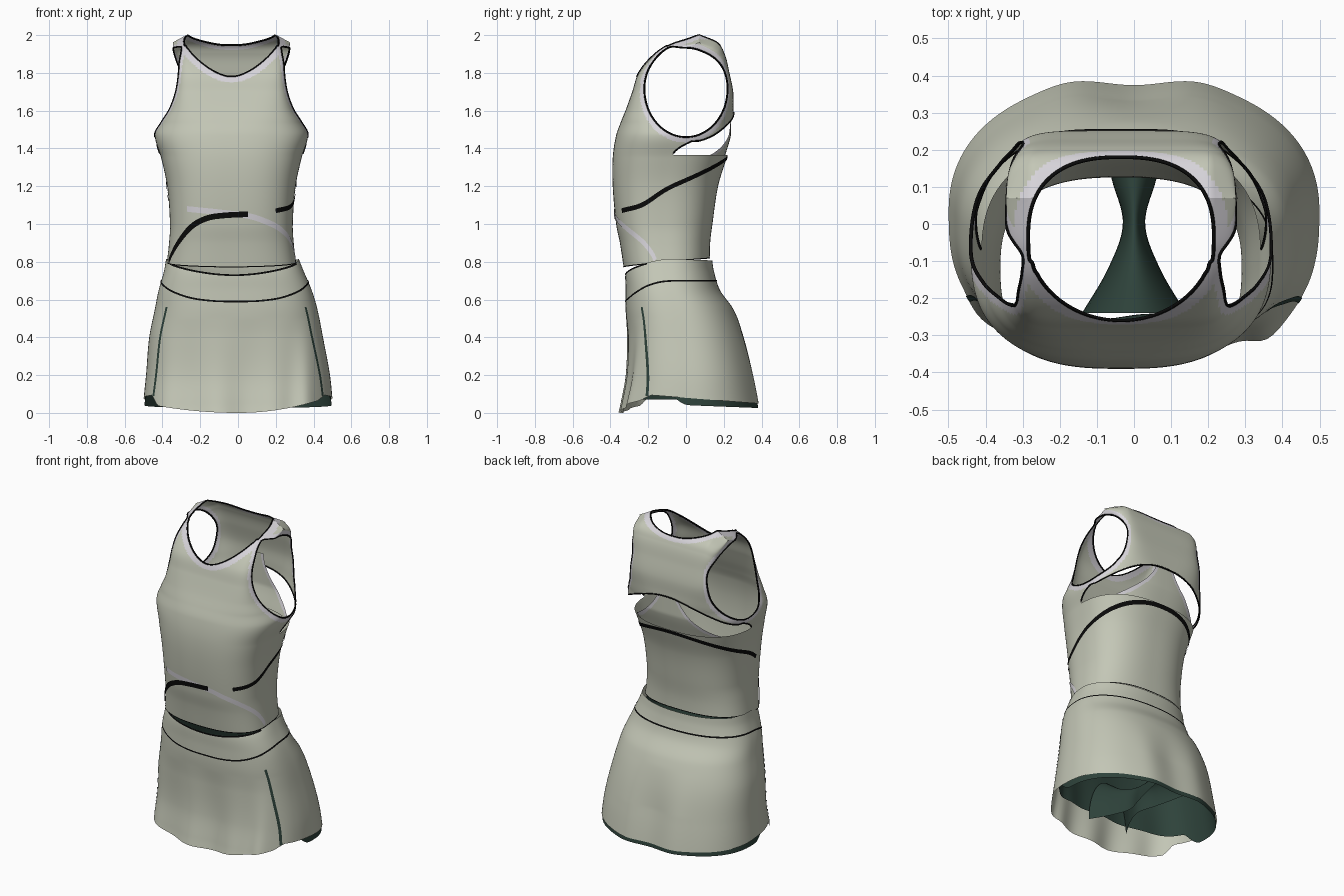
import bpy, bmesh, math
from mathutils import Vector

if "Cube" in bpy.data.objects:
    bpy.data.objects.remove(bpy.data.objects["Cube"])


def material(name, rgb):
    m = bpy.data.materials.new(name)
    m.diffuse_color = (*rgb, 1)
    m.use_nodes = True
    m.node_tree.nodes["Principled BSDF"].inputs["Base Color"].default_value = m.diffuse_color
    return m


SAGE = material("sage fabric", (0.55, 0.57, 0.47))
GREEN = material("dark green lining", (0.027, 0.055, 0.043))
BLACK = material("black piping", (0.003, 0.003, 0.003))
WHITE = material("pale trim", (0.68, 0.66, 0.70))
MATS = [SAGE, GREEN, BLACK, WHITE]


def spline(table, z):
    """Smooth interpolation of rows (z, a, b, ...) at z."""
    z = min(max(z, table[0][0]), table[-1][0])
    i = 0
    while i < len(table) - 2 and z > table[i + 1][0]:
        i += 1
    p, q = table[i], table[i + 1]
    o, r = table[max(i - 1, 0)], table[min(i + 2, len(table) - 1)]
    h = q[0] - p[0]
    t = (z - p[0]) / h
    out = []
    for k in range(1, len(p)):
        m0 = (q[k] - o[k]) / (q[0] - o[0]) * h
        m1 = (r[k] - p[k]) / (r[0] - p[0]) * h
        out.append((2*t**3 - 3*t*t + 1)*p[k] + (t**3 - 2*t*t + t)*m0
                   + (3*t*t - 2*t**3)*q[k] + (t**3 - t*t)*m1)
    return out


def ring_point(deg, z, cx, hw, yf, yb, nf, nb):
    """Point on a rounded-box ring; -90 degrees is the front."""
    c, s = math.cos(math.radians(deg)), math.sin(math.radians(deg))
    n = nf if s < 0 else nb
    r = (abs(c)**n + abs(s)**n) ** (-1 / n)
    return Vector((cx + hw*c*r, (yf + yb)/2 + (yb - yf)/2*s*r, z))


# z, half width, front y, back y
TORSO = [(.77, .345, -.33, .125), (.9, .33, -.35, .128), (1.0, .325, -.37, .14),
         (1.2, .34, -.388, .17), (1.35, .372, -.388, .215), (1.47, .405, -.37, .25),
         (1.54, .375, -.345, .253), (1.61, .335, -.317, .252), (1.7, .305, -.285, .25),
         (1.8, .29, -.25, .23), (1.9, .298, -.165, .205), (1.96, .307, -.07, .165), (2.0, .31, .07, .07)]
# z, centre x, half width, front y, back y
SKIRT = [(0, 0, .505, -.345, .395), (.05, 0, .502, -.335, .39), (.2, 0, .487, -.312, .36),
         (.4, -.01, .46, -.31, .31), (.55, -.01, .43, -.32, .25), (.65, -.015, .405, -.32, .18),
         (.75, -.022, .37, -.32, .148), (.82, -.03, .35, -.30, .137)]
CX = -.035


def torso(deg, z):
    hw, yf, yb = spline(TORSO, z)
    k = min(max((z - 1.47) / .4, 0), 1)
    k = k*k*(3 - 2*k)
    return ring_point(deg, z, CX, hw, yf, yb, 2.8 + 5.2*k, 2.5 + 5.5*k)


def skirt(deg, z):
    p = ring_point(deg, z, *spline(SKIRT, z), 2.8, 2.25)
    low = max(0, 1 - z / .5)
    if p.y < -.1:    # loose folds at the front
        p.y += .014 * low * math.sin(21*p.x + .6) * min(1, (-.1 - p.y)/.1)
        p.y -= .05 * low * math.exp(-((p.x - .36)/.06)**2)
    elif p.y > .1:   # shallow hollow at the centre back
        p.y -= .016 * min(1, low*2) * math.exp(-(p.x/.1)**2)
        p.y += .008 * min(1, low*2) * math.exp(-((abs(p.x) - .18)/.08)**2)
    return p


def finish(name, bm):
    me = bpy.data.meshes.new(name)
    bm.to_mesh(me)
    bm.free()
    for m in MATS:
        me.materials.append(m)
    me.polygons.foreach_set("use_smooth", [True] * len(me.polygons))
    ob = bpy.data.objects.new(name, me)
    bpy.context.collection.objects.link(ob)
    return ob


def grid(rows, closed=False, mat=SAGE):
    bm = bmesh.new()
    vs = [[bm.verts.new(p) for p in r] for r in rows]
    n = len(vs[0])
    for a, b in zip(vs, vs[1:]):
        for j in range(n if closed else n - 1):
            k = (j + 1) % n
            bm.faces.new((a[j], a[k], b[k], b[j])).material_index = MATS.index(mat)
    return bm


def ribbon(name, surf, path, width, mat, lift=.004):
    """Thin strip lying on a surface along (degrees, z) points."""
    table = [(i, *p) for i, p in enumerate(path)]
    n = 16 * (len(path) - 1)
    pts = [spline(table, i / 16) for i in range(n + 1)]
    rows = []
    for i, (d, z) in enumerate(pts):
        a, b = pts[max(i - 1, 0)], pts[min(i + 1, n)]
        t = Vector((math.radians(b[0] - a[0]) * .36, b[1] - a[1])).normalized() * width/2
        row = []
        for s in (-1, 0, 1):
            p = surf(d - s*math.degrees(t.y/.36), z + s*t.x)
            row.append(p + Vector((p.x, p.y + .08, 0)).normalized() * lift)
        rows.append(row)
    finish(name, grid(rows, mat=mat))


# ---- top: one shell, trimmed by neck, armhole and back opening fields
def neck_edge(p):
    n = 2 if p.y < -.04 else 2.5
    return ((abs((p.x - CX)/.25)**n + abs((p.y + .04)/.22)**n)**(1/n) - 1) * .23


def arm_edge(p):
    return (math.hypot(p.y/.22, (p.z - 1.715)/.255) - 1) * .23


def back_gap(p):
    s = min(1, max(0, (p.y + .07)/.31 * 3))
    hem = 1.365 + .075*s**.6
    if p.y > .05:
        hem += .15 * max(0, 1 - ((p.x - CX)/.38)**2)
    return max(-.07 - p.y, 1.365 - p.z, p.z - hem)


def field(p):
    return min(max(neck_edge(p), 1.7 - p.z), max(arm_edge(p), .2 - abs(p.x - CX)), back_gap(p))


def on_surface(f, p, n):
    """Distance to the outline f = 0 measured along the surface."""
    e = .001
    g = Vector([(f(p + d) - f(p - d)) / (2*e) for d in (Vector((e, 0, 0)), Vector((0, e, 0)), Vector((0, 0, e)))])
    return f(p) / max((g - n*g.dot(n)).length, .05)


def top_hem(deg):
    s = math.sin(math.radians(deg))
    return .80 + (.018*s if s > 0 else .03*s)


NA, NR = 260, 230
rows = []
for i in range(NR + 1):
    k = 1 - (1 - i/NR)**1.7
    rows.append([torso(d, top_hem(d) + (2 - top_hem(d))*k) for d in (360*j/NA for j in range(NA))])
bm = grid(rows, closed=True)
f = {v: field(v.co) for v in bm.verts}
bmesh.ops.delete(bm, geom=[q for q in bm.faces if all(f[v] <= 0 for v in q.verts)], context='FACES')
moved = {}
for v in bm.verts:   # slide the cut edges onto the exact outline
    if f[v] < 0:
        best = max((w for q in v.link_faces for w in q.verts), key=lambda w: f[w])
        if f[best] > 0:
            moved[v] = best.co.lerp(v.co, f[best] / (f[best] - f[v]))
for v, co in moved.items():
    v.co = co
bmesh.ops.remove_doubles(bm, verts=bm.verts[:], dist=.0004)
bm.normal_update()
for q in bm.faces:   # pale trim beside the neck and armholes
    c = q.calc_center_median()
    if c.z > 1.42 and ((c.z > 1.72 and on_surface(neck_edge, c, q.normal) < .04)
                       or (abs(c.x - CX) > .2 and on_surface(arm_edge, c, q.normal) < .03)):
        q.material_index = 3
for v in bm.verts:   # sloping shoulders
    if v.co.z > 1.75:
        v.co.z -= .55 * max(0, abs(v.co.x - CX) - .24) * min(1, (v.co.z - 1.75)/.2)

# black piping along the cut edges
piping = bpy.data.curves.new("edge_piping", 'CURVE')
piping.dimensions = '3D'
piping.bevel_depth = .005
piping.bevel_resolution = 0
piping.materials.append(BLACK)
todo = {e for e in bm.edges if e.is_boundary and min(v.co.z for v in e.verts) > 1.369}
while todo:
    e = todo.pop()
    chain = list(e.verts)
    for _ in range(2):   # grow both ends
        while True:
            nxt = next((x for x in chain[-1].link_edges if x in todo), None)
            if not nxt:
                break
            todo.discard(nxt)
            chain.append(nxt.other_vert(chain[-1]))
        chain.reverse()
    sp = piping.splines.new('POLY')
    sp.points.add(len(chain) - 1)
    for pt, v in zip(sp.points, chain):
        pt.co = (*v.co, 1)
bpy.context.collection.objects.link(bpy.data.objects.new("edge_piping", piping))
finish("tank_top", bm)

# ---- racerback piece under the open back
rows = []
for i in range(31):
    z = 1.35 + .32*i/30
    w = .05 + .25*((1.67 - z)/.31)**2
    hw, yf, yb = spline(TORSO, min(z, 1.47))
    rows.append([Vector((CX + x, (yf + yb)/2 + (yb - yf)/2*(1 - abs(x/hw)**2.5)**.4 - .012, z))
                 for x in (w*j/30 for j in range(-30, 31))])
bm = grid(rows)
for q in bm.faces:
    c = q.calc_center_median()
    w = .05 + .25*((1.67 - c.z)/.31)**2
    if abs(c.x - CX) > w - .018 - .1*(w - .05):
        q.material_index = 3
finish("racerback", bm)

# ---- stripes on the top
ribbon("back_band", torso, [(-50, 1.07), (-25, 1.10), (0, 1.18), (22, 1.235), (60, 1.325), (90, 1.35),
                            (120, 1.325), (158, 1.235), (180, 1.18), (194, 1.13)], .025, BLACK)
ribbon("front_white_arc", torso, [(-130, 1.08), (-101, 1.062), (-75, 1.043), (-60, 1.015), (-45, .975),
                                  (-28, .91), (-18, .85), (-14, .81)], .03, WHITE, .003)
ribbon("front_black_arc", torso, [(-155, .80), (-140, .90), (-126, .985), (-112, 1.03), (-97, 1.045),
                                  (-75, 1.052)], .03, BLACK, .005)
ribbon("top_hem_line", torso, [(d, top_hem(d) + .003) for d in range(-180, 181, 15)], .005, BLACK, .002)


# ---- skirt
def skirt_top(deg):
    s = math.sin(math.radians(deg))
    return .815 - .082*s*s if s < 0 else .815 - .008*s


def skirt_hem(deg):
    p = skirt(deg, .05)
    front = (.07 if p.x > 0 else .04) * min(1, (p.x/.44)**2)
    back = .095 - .045*max(0, (p.y + .2)/.58)
    k = min(1, max(0, (p.y + .24)/.05))
    return front*(1 - k) + back*k


def shell(surf, low, high, n=60, na=160):
    angles = [360*j/na for j in range(na)]
    return [[surf(d, low(d) + (high(d) - low(d))*i/n) for d in angles] for i in range(n + 1)]


finish("skirt", grid(shell(skirt, skirt_hem, skirt_top), closed=True))


def seam(deg):
    p = skirt(deg, .65)
    return .70 - .11*min(1, max(0, -p.y/.32))**3


ribbon("waistband_seam", skirt, [(d, seam(d)) for d in range(-180, 181, 15)], .009, BLACK, .003)
ribbon("waistband_edge", skirt, [(d, skirt_top(d) - .004) for d in range(-150, -29, 15)], .009, BLACK, .002)
for side, m in (("right", lambda d: d), ("left", lambda d: -180 - d)):
    ribbon(side + "_slit", skirt, [(m(-39), .56), (m(-37), .32), (m(-35), .09)], .014, GREEN, .003)


# ---- inner shorts
def shorts(deg, z):
    p = skirt(deg, z)
    k = max(0, 1 - z/.65)
    p.x *= .985
    p.y *= .985 if p.y > 0 else .97 - .24*k
    return p


def leg_hem(deg):
    s = math.sin(math.radians(deg))
    return .04 - .015*s if s > 0 else .04 + min(.09, .5*s*s)


finish("inner_shorts", grid(shell(shorts, leg_hem, lambda d: .70, 30, 120), closed=True, mat=GREEN))

# saddle-shaped piece between the leg openings
GUSSET = [(-.24, .14, .36), (-.12, .07, .27), (0, .03, .22), (.12, .06, .20), (.24, .09, .19), (.335, .11, .16)]
rows = []
for i in range(31):
    y = -.24 + .575*i/30
    w, crotch = spline(GUSSET, y)
    rows.append([Vector((w*math.sin(u*math.pi/2), y, .07 + (crotch - .07)*math.cos(u*math.pi/2)))
                 for u in (j/10 for j in range(-10, 11))])
finish("shorts_gusset", grid(rows, mat=GREEN))
